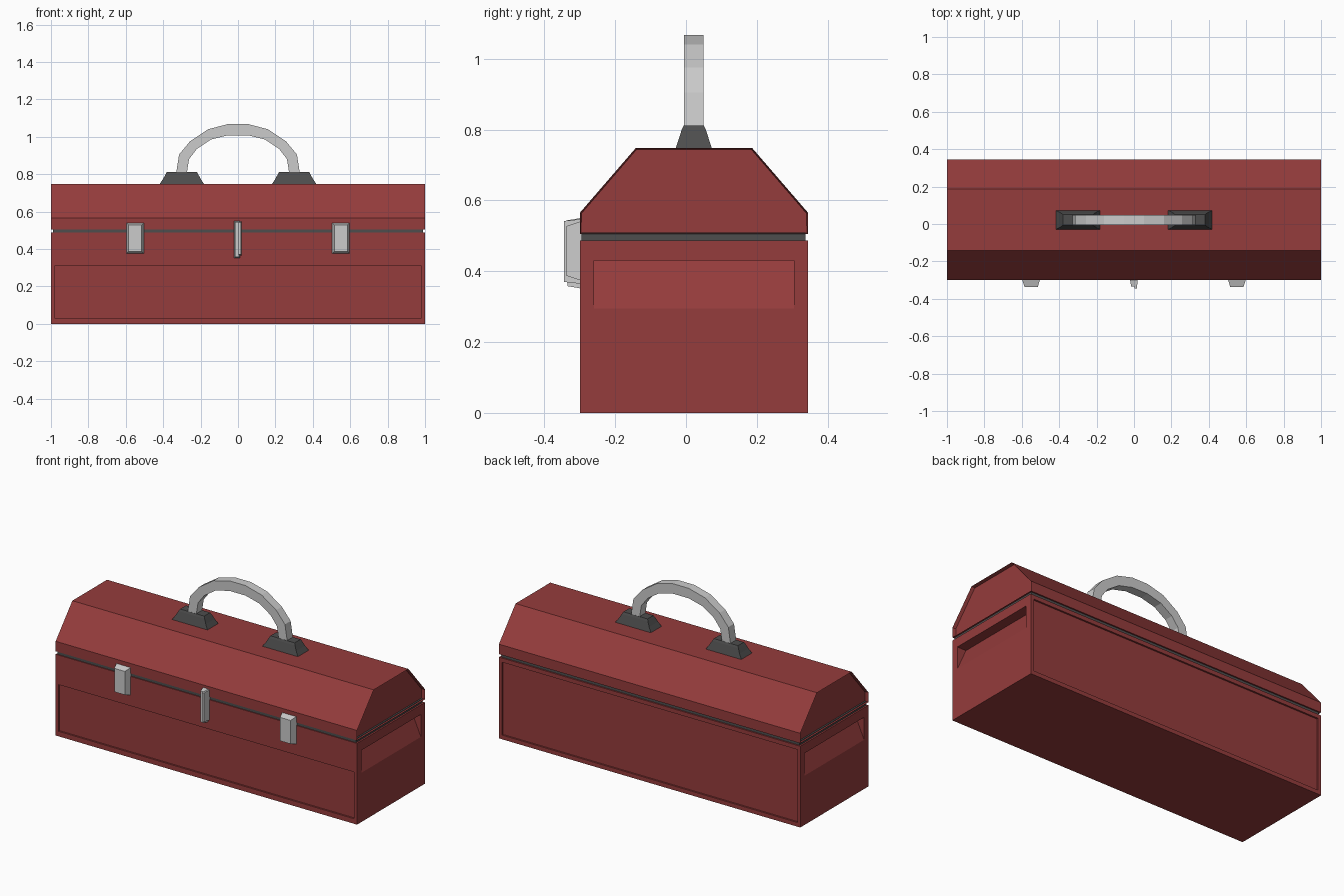
import bpy, bmesh

if "Cube" in bpy.data.objects:
    bpy.data.objects.remove(bpy.data.objects["Cube"])


def material(name, rgb):
    m = bpy.data.materials.new(name)
    m.diffuse_color = (*rgb, 1)
    m.use_nodes = True
    m.node_tree.nodes["Principled BSDF"].inputs["Base Color"].default_value = m.diffuse_color
    return m


RED = material("red_paint", (0.30, 0.045, 0.045))
DARK = material("dark_grey", (0.075, 0.075, 0.075))


def loft(name, rings, mat=None, closed=False):
    """Bridge rings of equal point count; cap the ends unless closed."""
    bm = bmesh.new()
    vs = [[bm.verts.new(p) for p in ring] for ring in rings]
    n = len(rings[0])
    for a, b in zip(vs, vs[1:]):
        for i in range(n):
            j = (i + 1) % n
            bm.faces.new((a[i], a[j], b[j], b[i]))
    bm.faces.new(vs[0])
    bm.faces.new(vs[-1])
    bmesh.ops.recalc_face_normals(bm, faces=bm.faces[:])
    me = bpy.data.meshes.new(name)
    bm.to_mesh(me)
    bm.free()
    ob = bpy.data.objects.new(name, me)
    bpy.context.collection.objects.link(ob)
    if mat:
        me.materials.append(mat)
    return ob


def along_x(name, profile, x0, x1, mat=None):
    """Extrude a (y, z) profile along x."""
    return loft(name, [[(x, y, z) for y, z in profile] for x in (x0, x1)], mat)


def box(name, x0, x1, y0, y1, z0, z1, mat=None):
    return along_x(name, [(y0, z0), (y1, z0), (y1, z1), (y0, z1)], x0, x1, mat)


def cut(target, cutter):
    mod = target.modifiers.new("cut", 'BOOLEAN')
    mod.operation = 'DIFFERENCE'
    mod.solver = 'EXACT'
    mod.object = cutter
    cutter.hide_render = True
    bpy.context.view_layer.objects.active = target
    bpy.ops.object.modifier_apply(modifier=mod.name)
    bpy.data.objects.remove(cutter)


# Body with shallow front and back panels and wedge-shaped side grips
body = box("body", -1, 1, -0.30, 0.345, 0, 0.487, RED)
cut(body, box("front_cutter", -0.98, 0.98, -0.4, -0.29, 0.03, 0.31, RED))
cut(body, box("back_cutter", -0.98, 0.98, 0.335, 0.4, 0.025, 0.462, RED))
for s in (-1, 1):
    wedge = [(1.0, 0.295), (0.94, 0.43), (1.1, 0.43), (1.1, 0.295)]
    cut(body, loft("grip_cutter", [[(s * x, y, z) for x, z in wedge]
                                   for y in (-0.26, 0.305)], RED))

# Dark seam between body and lid
box("seam_strip", -0.99, 0.99, -0.295, 0.337, 0.48, 0.51, DARK)

# Lid with thin rims around its sunken ends
lid = along_x("lid", [(-0.30, 0.505), (0.345, 0.505), (0.345, 0.565),
                      (0.187, 0.748), (-0.142, 0.748), (-0.30, 0.565)], -1, 1, RED)
bm = bmesh.new()
bm.from_mesh(lid.data)
ends = [f for f in bm.faces if abs(f.normal.x) > 0.9]
bmesh.ops.inset_individual(bm, faces=ends, thickness=0.005)
for f in ends:
    bmesh.ops.translate(bm, verts=f.verts, vec=f.normal * -0.02)
bm.to_mesh(lid.data)
bm.free()

# Flared handle feet
CY = 0.022
for side, cx in (("left", -0.3), ("right", 0.3)):
    rings = [[(cx + a * w, CY + b * d, z) for a, b in ((-1, -1), (1, -1), (1, 1), (-1, 1))]
             for w, d, z in ((0.12, 0.052, 0.745), (0.10, 0.042, 0.775),
                             (0.087, 0.034, 0.80), (0.08, 0.028, 0.812))]
    loft(side + "_handle_foot", rings, DARK)

# Arched handle: outer and inner points of one half, mirrored
half = [((0.33, 0.79), (0.275, 0.79)), ((0.33, 0.81), (0.273, 0.81)),
        ((0.315, 0.905), (0.262, 0.88)), ((0.257, 0.975), (0.22, 0.935)),
        ((0.16, 1.04), (0.145, 0.985)), ((0.053, 1.068), (0.053, 1.008))]
arch = half + [((-ox, oz), (-ix, iz)) for (ox, oz), (ix, iz) in reversed(half)]
loft("handle", [[(ox, CY - 0.027, oz), (ox, CY + 0.027, oz),
                 (ix, CY + 0.027, iz), (ix, CY - 0.027, iz)]
                for (ox, oz), (ix, iz) in arch])


def latch(name, x0, x1, z0, z1, out, taper):
    """Block on the front face that narrows outward."""
    rings = [[(x0 + t, y, z0 + t), (x1 - t, y, z0 + t), (x1 - t, y, z1 - t), (x0 + t, y, z1 - t)]
             for y, t in ((-0.29, 0), (-0.30, 0), (out, taper))]
    return loft(name, rings)


# Side latches and the two-leaf centre hasp
latch("left_latch", -0.597, -0.503, 0.375, 0.54, -0.337, 0.012)
latch("right_latch", 0.503, 0.597, 0.375, 0.54, -0.337, 0.012)
latch("hasp_plate", -0.021, 0.012, 0.352, 0.55, -0.335, 0.006)
latch("hasp_leaf", -0.002, 0.02, 0.365, 0.547, -0.345, 0.005)
